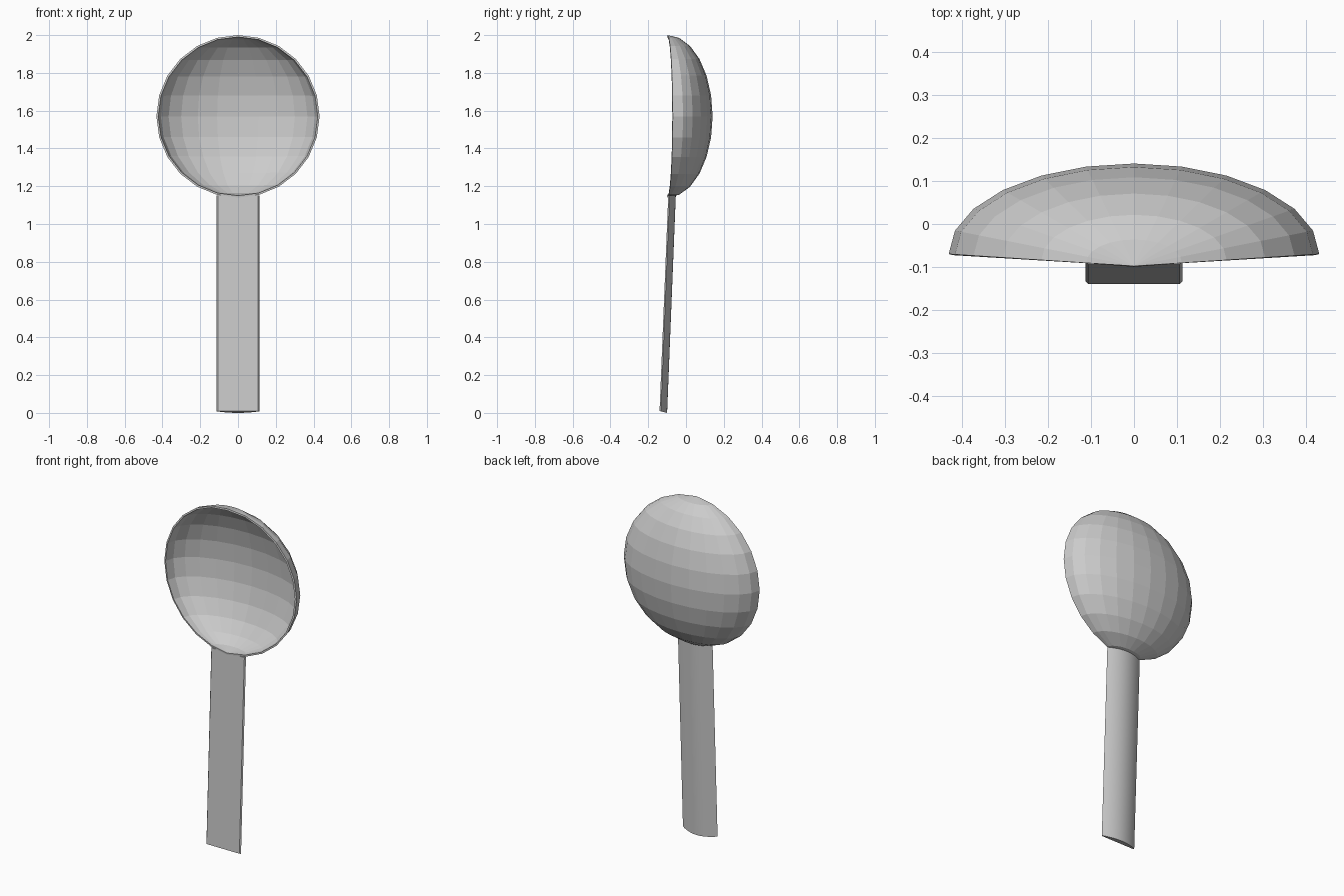
import bpy, bmesh, math

cube = bpy.data.objects.get("Cube")
if cube:
    bpy.data.objects.remove(cube, do_unlink=True)

metal = bpy.data.materials.new("pale_grey_metal")
metal.use_nodes = True
GREY = (0.6, 0.6, 0.6, 1)
metal.diffuse_color = GREY
metal.node_tree.nodes["Principled BSDF"].inputs["Base Color"].default_value = GREY


def add_object(name, bm):
    mesh = bpy.data.meshes.new(name)
    bm.to_mesh(mesh)
    bm.free()
    mesh.materials.append(metal)
    obj = bpy.data.objects.new(name, mesh)
    bpy.context.collection.objects.link(obj)
    return obj


# Bowl: half of a flattened sphere whose upper and lower ends curl forward
RADIUS, DEPTH, CENTRE_Z, RIM_Y, CURL = 0.432, 0.211, 1.57, -0.07, 0.028
bm = bmesh.new()
bmesh.ops.create_uvsphere(bm, u_segments=24, v_segments=12, radius=1)
front_half = [v for v in bm.verts if v.co.y < -0.001]
bmesh.ops.delete(bm, geom=front_half, context='VERTS')
for v in bm.verts:
    x, y, z = v.co
    curl = CURL * (1 - math.sqrt(max(0, 1 - z * z)))
    v.co = (x * RADIUS, RIM_Y + y * DEPTH - curl, CENTRE_Z + z * 0.43)
bowl = add_object("bowl", bm)
shell = bowl.modifiers.new("shell", 'SOLIDIFY')
shell.thickness = 0.01
shell.offset = -1

# Handle: flat front, rounded back, leaning slightly backwards
HALF, THICK, EDGE, TOP, LEAN = 0.113, 0.04, 0.007, 1.15, 0.04
STEPS = 12
profile = [(-HALF + 0.006, 0), (HALF - 0.006, 0)]
for i in range(STEPS + 1):
    t = 1 - 2 * i / STEPS
    profile.append((HALF * t, EDGE + (THICK - EDGE) * (1 - t * t)))

bm = bmesh.new()


def section(z, slant):
    return [bm.verts.new((x, y - 0.14 + LEAN * z, z + slant * (1 - y / THICK)))
            for x, y in profile]


bottom, top = section(0, 0.01), section(TOP, 0)
count = len(profile)
for i in range(count):
    j = (i + 1) % count
    bm.faces.new((bottom[i], bottom[j], top[j], top[i]))
bm.faces.new(bottom[::-1])
bm.faces.new(top)
bmesh.ops.recalc_face_normals(bm, faces=bm.faces)
handle = add_object("handle", bm)

bpy.ops.object.select_all(action='DESELECT')
handle.select_set(True)
bpy.context.view_layer.objects.active = handle
bpy.ops.object.shade_smooth_by_angle(angle=math.radians(40))
